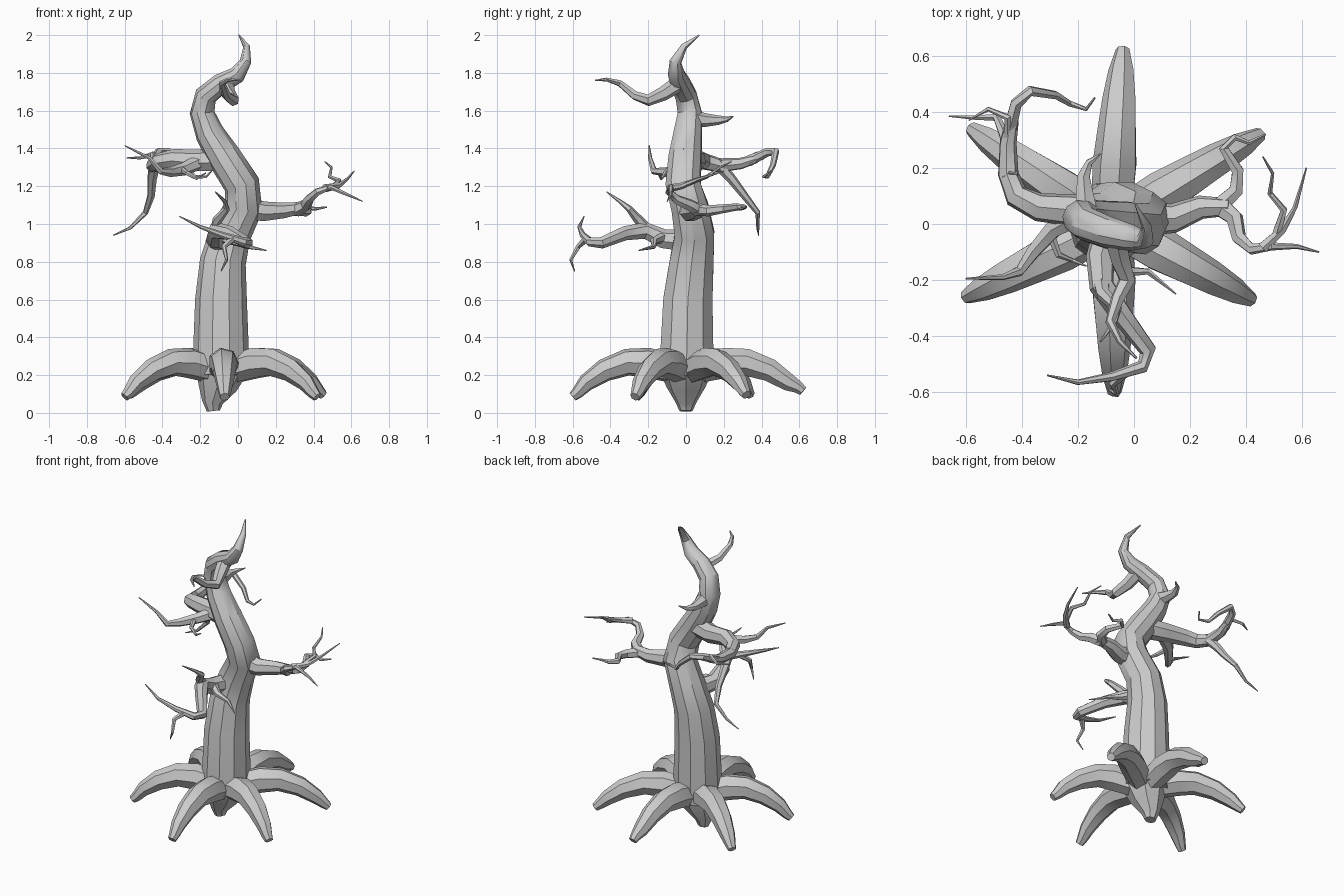
import bpy, bmesh, math
from mathutils import Vector


def tube(name, pts, sides=6, turn=0.0):
    """Sweep a polygon along (x, y, z, radius) points using a carried frame."""
    bm = bmesh.new()
    pos = [Vector(p[:3]) for p in pts]
    n = len(pos)
    rings, side = [], None
    for i, p in enumerate(pos):
        t = (pos[min(i + 1, n - 1)] - pos[max(i - 1, 0)]).normalized()
        if side is None:
            side = Vector((0, 0, 1)) if abs(t.z) < 0.8 else Vector((1, 0, 0))
        side = (side - t * side.dot(t)).normalized()
        other = t.cross(side)
        ring = []
        for k in range(sides):
            a = turn + 2 * math.pi * k / sides
            ring.append(bm.verts.new(
                p + (side * math.cos(a) + other * math.sin(a)) * pts[i][3]))
        rings.append(ring)
    for a, b in zip(rings, rings[1:]):
        for k in range(sides):
            j = (k + 1) % sides
            bm.faces.new((a[k], a[j], b[j], b[k]))
    bm.faces.new(rings[0][::-1])
    bm.faces.new(rings[-1])
    bmesh.ops.recalc_face_normals(bm, faces=bm.faces)
    me = bpy.data.meshes.new(name)
    bm.to_mesh(me)
    bm.free()
    ob = bpy.data.objects.new(name, me)
    bpy.context.collection.objects.link(ob)
    bpy.ops.object.select_all(action='DESELECT')
    ob.select_set(True)
    bpy.context.view_layer.objects.active = ob
    bpy.ops.object.shade_smooth_by_angle(angle=math.radians(35))
    return ob


def branch(name, r0, r1, path, sides=6):
    """Tapered tube, radius falling from r0 to r1."""
    n = len(path) - 1
    tube(name, [(*p, r0 + (r1 - r0) * i / n) for i, p in enumerate(path)], sides)


# trunk, twisting up to a point
tube("trunk", [
    (-0.09, 0.00, 0.20, 0.15), (-0.09, 0.005, 0.34, 0.147),
    (-0.09, 0.01, 0.60, 0.137), (-0.08, 0.03, 0.80, 0.122),
    (-0.04, 0.045, 0.95, 0.11), (0.03, 0.02, 1.09, 0.102),
    (0.02, -0.015, 1.21, 0.096), (-0.07, -0.005, 1.35, 0.09),
    (-0.15, 0.01, 1.48, 0.077), (-0.19, 0.02, 1.59, 0.066),
    (-0.17, 0.00, 1.68, 0.06), (-0.09, -0.03, 1.745, 0.055),
    (-0.005, -0.05, 1.79, 0.047), (0.04, -0.055, 1.86, 0.032),
    (0.045, -0.01, 1.94, 0.018), (0.005, 0.07, 2.0, 0.003)], 10)

# pointed bulb under the trunk
tube("root_bulb", [
    (-0.13, 0.0, 0.01, 0.035), (-0.135, 0.0, 0.055, 0.055),
    (-0.11, 0.0, 0.14, 0.105), (-0.09, 0.0, 0.24, 0.145)], 8)

# six arching roots
root_tips = [(-0.04, 0.62, 0.12), (0.45, 0.32, 0.10), (0.42, -0.27, 0.09),
             (-0.07, -0.60, 0.09), (-0.60, -0.26, 0.09), (-0.58, 0.34, 0.10)]
for i, (tx, ty, tz) in enumerate(root_tips):
    prof = [(0.10, 0.23, 0.075), (0.34, 0.265, 0.082), (0.52, 0.268, 0.073),
            (0.72, 0.225, 0.062), (0.88, 0.16, 0.047), (0.96, tz + 0.015, 0.033),
            (1.0, tz - 0.005, 0.026)]
    tube(f"root_{i + 1}", [(-0.08 + (tx + 0.08) * f, ty * f, z, r)
                           for f, z, r in prof], 7, 0.2)

# right branch and its twigs
branch("right_branch", 0.065, 0.032, [
    (0.04, 0.02, 1.08), (0.14, 0.02, 1.065), (0.24, 0.06, 1.07), (0.34, 0.06, 1.085)], 7)
branch("right_back_twig", 0.034, 0.004, [
    (0.30, 0.06, 1.075), (0.365, 0.12, 1.07), (0.37, 0.19, 1.08),
    (0.32, 0.27, 1.09), (0.36, 0.31, 1.09), (0.41, 0.29, 1.08), (0.47, 0.32, 1.09)])
branch("right_front_twig", 0.038, 0.003, [
    (0.31, 0.06, 1.075), (0.36, 0.02, 1.10), (0.375, -0.05, 1.13),
    (0.42, -0.09, 1.17), (0.49, -0.08, 1.195), (0.58, -0.08, 1.155), (0.66, -0.10, 1.12)])
branch("right_upper_twig", 0.022, 0.003, [
    (0.46, -0.085, 1.19), (0.53, -0.02, 1.20), (0.575, 0.06, 1.235), (0.615, 0.20, 1.28)])
branch("right_curl_twig", 0.017, 0.003, [
    (0.51, -0.03, 1.20), (0.535, 0.05, 1.23), (0.485, 0.11, 1.25),
    (0.495, 0.18, 1.30), (0.46, 0.24, 1.33)])

# left branch, sweeping back
branch("left_branch", 0.066, 0.024, [
    (-0.10, 0.01, 1.34), (-0.22, 0.05, 1.335), (-0.34, 0.06, 1.345),
    (-0.42, 0.10, 1.33), (-0.45, 0.18, 1.31), (-0.45, 0.29, 1.32), (-0.435, 0.37, 1.345)], 7)
branch("left_back_twig", 0.027, 0.004, [
    (-0.445, 0.33, 1.33), (-0.42, 0.43, 1.38), (-0.37, 0.475, 1.385),
    (-0.28, 0.46, 1.31), (-0.23, 0.43, 1.25), (-0.17, 0.41, 1.25), (-0.14, 0.45, 1.28)])
branch("left_hanging_twig", 0.032, 0.003, [
    (-0.44, 0.16, 1.33), (-0.455, 0.24, 1.24), (-0.46, 0.31, 1.15),
    (-0.49, 0.38, 1.06), (-0.57, 0.38, 0.98), (-0.66, 0.385, 0.94)])
branch("left_side_twig", 0.02, 0.003, [
    (-0.45, 0.30, 1.33), (-0.45, 0.38, 1.37), (-0.52, 0.41, 1.35), (-0.59, 0.37, 1.35)])
branch("left_front_twig", 0.042, 0.003, [
    (-0.20, 0.03, 1.33), (-0.29, -0.02, 1.29), (-0.36, -0.10, 1.275),
    (-0.41, -0.17, 1.28), (-0.47, -0.19, 1.35), (-0.60, -0.195, 1.415)])
branch("left_front_spur", 0.018, 0.003, [
    (-0.30, -0.03, 1.29), (-0.27, -0.11, 1.27), (-0.22, -0.13, 1.24), (-0.17, -0.15, 1.27)])

# front branch and its twigs
branch("front_branch", 0.06, 0.003, [
    (-0.08, 0.0, 0.91), (-0.12, -0.12, 0.92), (-0.115, -0.22, 0.965),
    (-0.04, -0.33, 0.95), (0.05, -0.45, 0.90), (0.03, -0.51, 0.905),
    (-0.08, -0.545, 0.94), (-0.20, -0.565, 0.985), (-0.31, -0.54, 1.04)], 7)
branch("front_hanging_twig", 0.02, 0.003, [
    (-0.03, -0.53, 0.92), (-0.075, -0.57, 0.88), (-0.06, -0.61, 0.81), (-0.09, -0.59, 0.75)])
branch("front_upper_twig", 0.034, 0.003, [
    (-0.12, -0.18, 0.94), (-0.11, -0.25, 1.02), (-0.06, -0.30, 1.08),
    (-0.07, -0.35, 1.12), (-0.12, -0.42, 1.17)])
branch("front_spike", 0.03, 0.003, [
    (-0.10, -0.12, 0.93), (-0.03, -0.17, 0.91), (0.05, -0.17, 0.88), (0.15, -0.25, 0.86)])

# small branches near the top
branch("top_front_branch", 0.045, 0.004, [
    (-0.07, -0.03, 1.75), (-0.05, -0.12, 1.69), (-0.025, -0.20, 1.655),
    (-0.06, -0.27, 1.68), (-0.085, -0.35, 1.745), (-0.05, -0.42, 1.765), (0.01, -0.48, 1.76)])
branch("top_back_branch", 0.048, 0.003, [
    (-0.17, 0.03, 1.56), (-0.175, 0.10, 1.55), (-0.18, 0.17, 1.55),
    (-0.16, 0.22, 1.555), (-0.12, 0.25, 1.57)])
